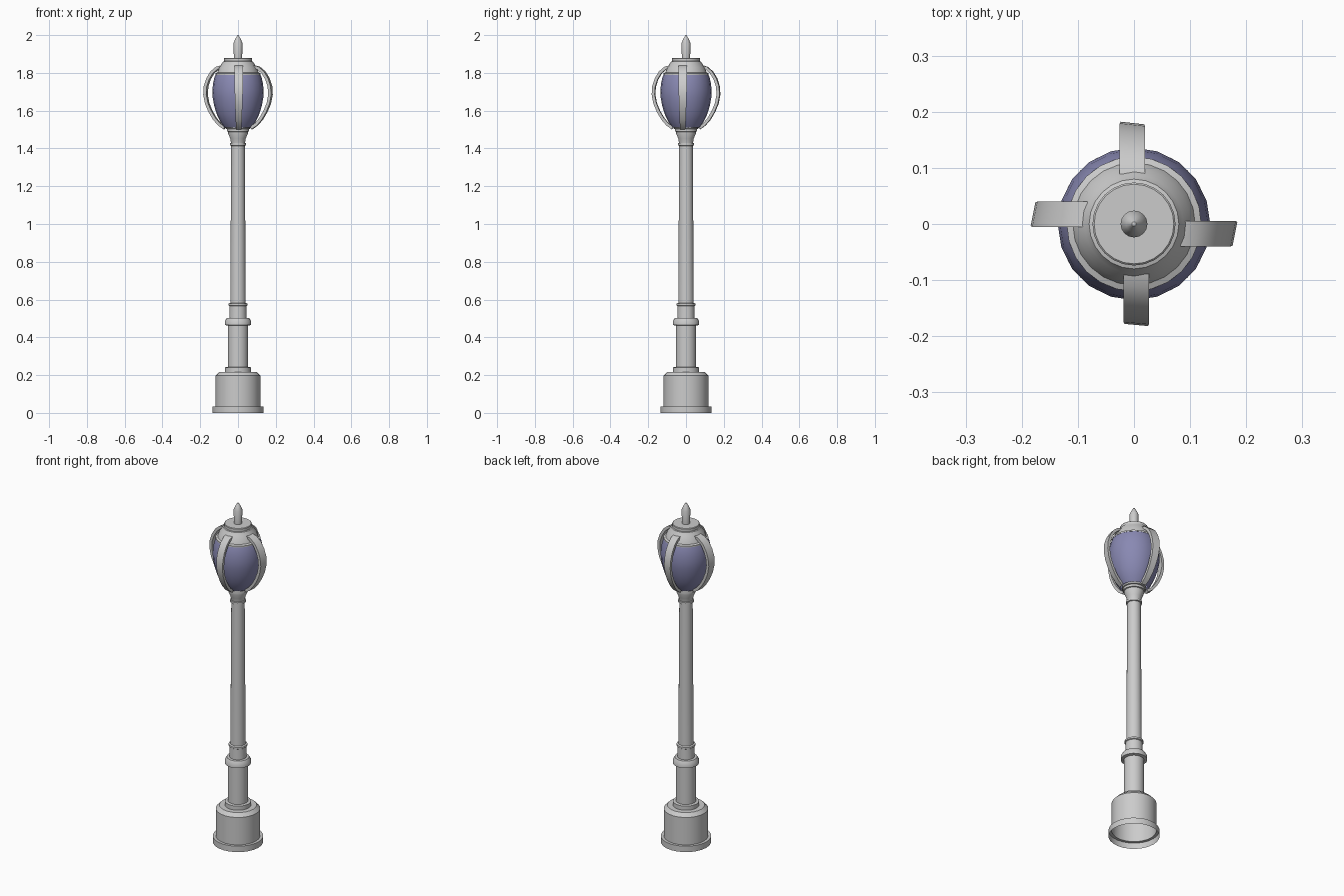
import bpy, bmesh, math

if "Cube" in bpy.data.objects:
    bpy.data.objects.remove(bpy.data.objects["Cube"])


def finish(name, bm, mat=None, angle=32):
    bmesh.ops.recalc_face_normals(bm, faces=bm.faces)
    me = bpy.data.meshes.new(name)
    bm.to_mesh(me)
    bm.free()
    ob = bpy.data.objects.new(name, me)
    bpy.context.collection.objects.link(ob)
    if mat:
        me.materials.append(mat)
    bpy.ops.object.select_all(action='DESELECT')
    ob.select_set(True)
    bpy.context.view_layer.objects.active = ob
    bpy.ops.object.shade_smooth_by_angle(angle=math.radians(angle))
    return ob


def lathe(name, profile, sides=24, mat=None):
    """Revolve (radius, z) points around z; radius 0 makes a pole."""
    bm = bmesh.new()
    rings = []
    for r, z in profile:
        n = 1 if r == 0 else sides
        rings.append([bm.verts.new((r * math.cos(2 * math.pi * i / sides),
                                    r * math.sin(2 * math.pi * i / sides), z))
                      for i in range(n)])
    for a, b in zip(rings, rings[1:]):
        for i in range(sides):
            j = (i + 1) % sides
            if len(b) == 1:
                bm.faces.new((a[i], a[j], b[0]))
            else:
                bm.faces.new((a[i], a[j], b[j], b[i]))
    return finish(name, bm, mat)


def arm(name, angle, offset, shear):
    """Curved flat strap swept along a (radius, z) path, slightly skewed."""
    path = [(0.085, 1.832), (0.108, 1.826), (0.135, 1.803), (0.156, 1.768),
            (0.169, 1.728), (0.172, 1.685), (0.163, 1.638), (0.145, 1.595),
            (0.122, 1.556), (0.097, 1.527), (0.07, 1.508)]
    ca, sa = math.cos(angle), math.sin(angle)
    bm = bmesh.new()
    rings = []
    for i, (r, z) in enumerate(path):
        p, q = path[max(i - 1, 0)], path[min(i + 1, len(path) - 1)]
        dr, dz = q[0] - p[0], q[1] - p[1]
        d = math.hypot(dr, dz)
        nr, nz = -dz / d * 0.008, dr / d * 0.008
        f = i / (len(path) - 1)
        half = 0.0225 - 0.009 * max(0, f - 0.4) / 0.6
        ring = []
        for s, t in ((1, -half), (1, half), (-1, half), (-1, -half)):
            rr, tt = r + nr * s + shear * t, t + offset
            ring.append(bm.verts.new((rr * ca - tt * sa, rr * sa + tt * ca, z + nz * s)))
        rings.append(ring)
    for a, b in zip(rings, rings[1:]):
        for k in range(4):
            m = (k + 1) % 4
            bm.faces.new((a[k], a[m], b[m], b[k]))
    bm.faces.new(rings[0])
    bm.faces.new(rings[-1])
    finish(name, bm)


glass = bpy.data.materials.new("glass_blue")
glass.diffuse_color = (0.25, 0.25, 0.45, 1)
glass.use_nodes = True
glass.node_tree.nodes["Principled BSDF"].inputs["Base Color"].default_value = glass.diffuse_color

# Pedestal, open underneath
lathe("pedestal", [(0.135, 0), (0.135, 0.035), (0.119, 0.035), (0.119, 0.197),
                   (0.1, 0.217), (0.07, 0.217), (0.07, 0.241), (0.054, 0.243)])

# Lower column and its ring mouldings
lathe("lower_column", [(0.054, 0.243), (0.054, 0.462), (0.07, 0.465), (0.07, 0.485),
                       (0.06, 0.502), (0.046, 0.503), (0.045, 0.565),
                       (0.05, 0.568), (0.05, 0.578), (0.04, 0.582)])

# Slim tapering shaft
lathe("shaft", [(0.041, 0.58), (0.036, 1.416)])

# Flared collar under the globe
lathe("collar", [(0.036, 1.414), (0.042, 1.416), (0.042, 1.428), (0.037, 1.43),
                 (0.041, 1.452), (0.052, 1.478), (0.052, 1.488), (0.058, 1.49),
                 (0.058, 1.503), (0.065, 1.505), (0.065, 1.514), (0, 1.514)])

# Glass globe
lathe("globe", [(0.072, 1.51), (0.093, 1.54), (0.112, 1.58), (0.126, 1.625),
                (0.134, 1.67), (0.136, 1.705), (0.132, 1.745), (0.125, 1.775),
                (0.117, 1.796)], sides=20, mat=glass)

# Domed cap with a top disc
lathe("cap", [(0.11, 1.787), (0.12, 1.79), (0.12, 1.798), (0.109, 1.803),
              (0.1, 1.828), (0.088, 1.845), (0.08, 1.86), (0.074, 1.862),
              (0.074, 1.877), (0.071, 1.88), (0, 1.88)])

# Pointed finial
lathe("finial", [(0.022, 1.88), (0.024, 1.958), (0.014, 1.98), (0.004, 1.998), (0, 2.0)], sides=16)

# Four curved straps around the globe
for name, deg, off, sh in (("right_arm", 0, -0.0175, 0.2), ("back_arm", 90, 0.003, 0.11),
                           ("left_arm", 180, -0.0175, 0.2), ("front_arm", 270, 0.004, 0.09)):
    arm(name, math.radians(deg), off, sh)
